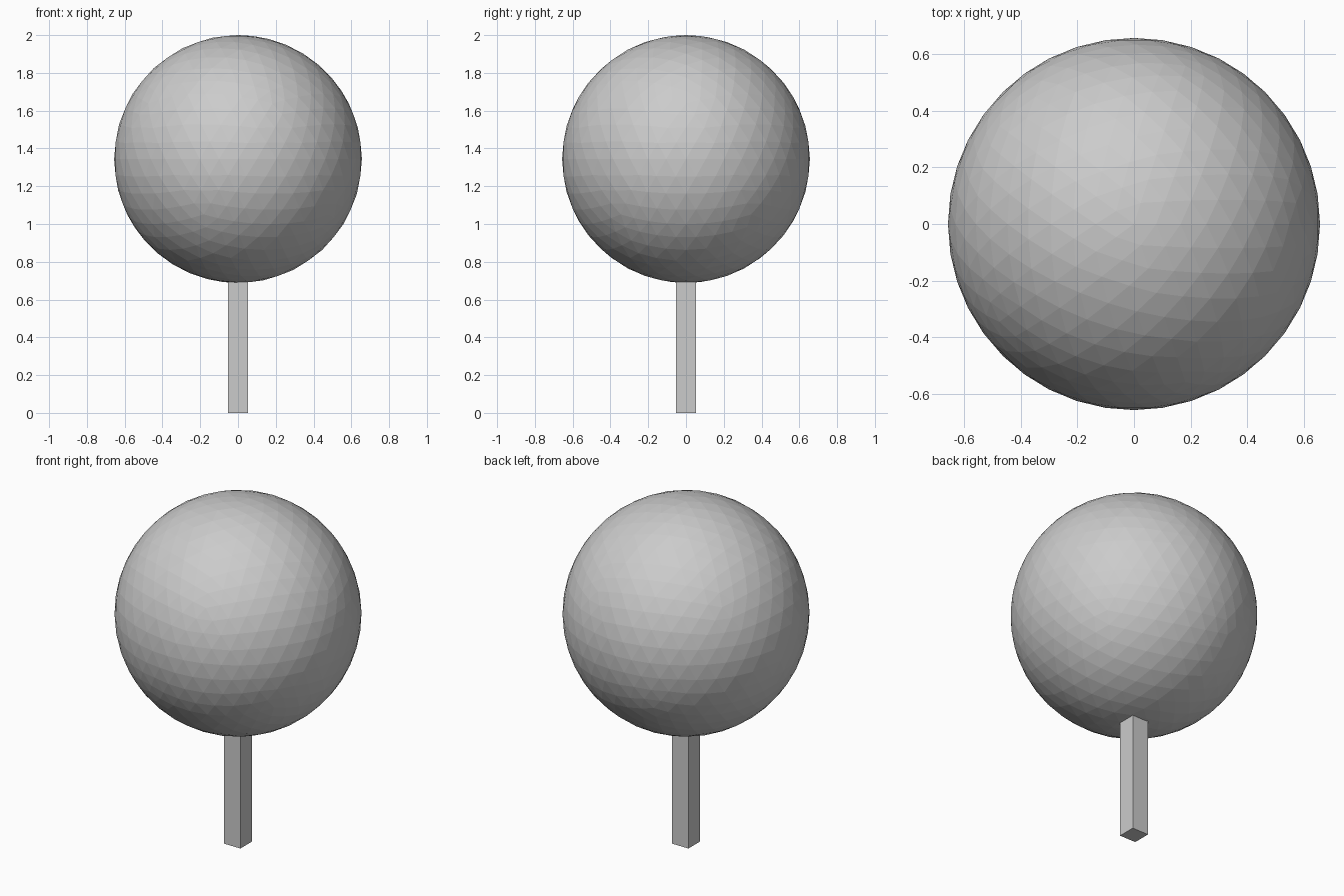
import bpy

if "Cube" in bpy.data.objects:
    bpy.data.objects.remove(bpy.data.objects["Cube"])

# Round crown: flat-shaded icosphere
RADIUS = 0.656
bpy.ops.mesh.primitive_ico_sphere_add(subdivisions=4, radius=RADIUS, location=(0, 0, 2 - RADIUS))
bpy.context.object.name = "crown"

# Square trunk, its top slightly sunk into the crown
TRUNK_WIDTH, TRUNK_HEIGHT = 0.105, 0.72
bpy.ops.mesh.primitive_cube_add(size=1, location=(0, 0, TRUNK_HEIGHT / 2))
trunk = bpy.context.object
trunk.name = "trunk"
trunk.scale = (TRUNK_WIDTH, TRUNK_WIDTH, TRUNK_HEIGHT)
bpy.ops.object.transform_apply(location=False, rotation=False, scale=True)
